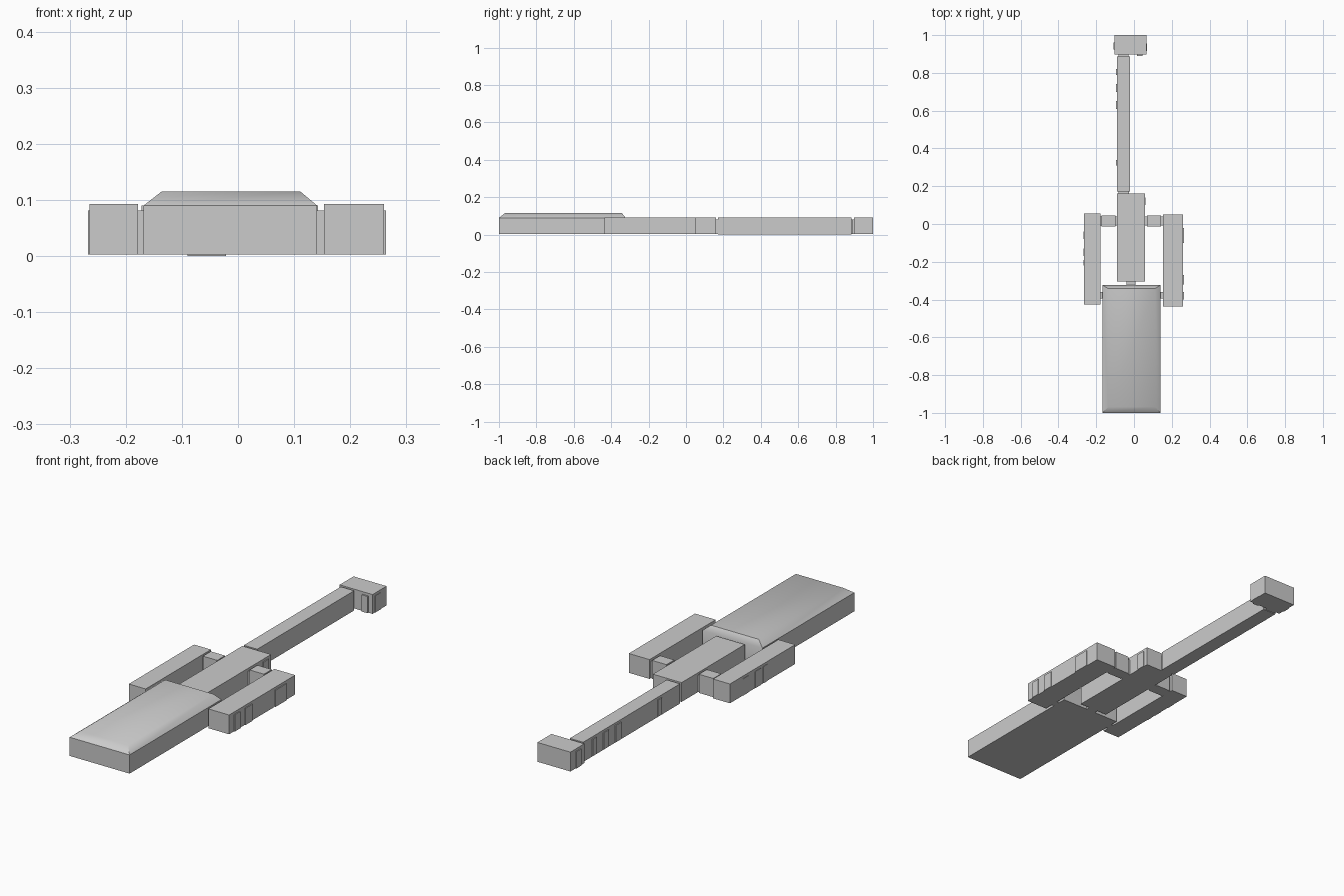
import bpy, bmesh

if "Cube" in bpy.data.objects:
    bpy.data.objects.remove(bpy.data.objects["Cube"])

Z0, TOP, DOOR = 0.003, 0.093, 0.081


def mesh_object(name, bm):
    mesh = bpy.data.meshes.new(name)
    bmesh.ops.recalc_face_normals(bm, faces=bm.faces)
    bm.to_mesh(mesh)
    bm.free()
    obj = bpy.data.objects.new(name, mesh)
    bpy.context.collection.objects.link(obj)
    return obj


def box(name, x0, x1, y0, y1, z0=Z0, z1=TOP):
    bm = bmesh.new()
    bmesh.ops.create_cube(bm, size=1)
    for v in bm.verts:
        v.co = (x1 if v.co.x > 0 else x0,
                y1 if v.co.y > 0 else y0,
                z1 if v.co.z > 0 else z0)
    return mesh_object(name, bm)


def side_panels(name, x, out, spans):
    """Thin raised door panels on a wall facing +x or -x."""
    for i, (y0, y1) in enumerate(spans):
        a, b = sorted((x - out * 0.002, x + out * 0.004))
        box(f"{name}_{i + 1}", a, b, y0, y1, Z0, DOOR)


# Main hall: stacked rectangles give walls and a hipped roof
bm = bmesh.new()
levels = [(-0.168, 0.141, -1.0, -0.323, Z0),
          (-0.168, 0.141, -1.0, -0.323, 0.090),
          (-0.136, 0.111, -0.968, -0.342, 0.115)]
rings = [[bm.verts.new(p) for p in ((x0, y0, z), (x1, y0, z), (x1, y1, z), (x0, y1, z))]
         for x0, x1, y0, y1, z in levels]
for low, high in zip(rings, rings[1:]):
    for i in range(4):
        j = (i + 1) % 4
        bm.faces.new((low[i], low[j], high[j], high[i]))
bm.faces.new(rings[0][::-1])
bm.faces.new(rings[-1])
hall = mesh_object("main_hall", bm)
bpy.context.view_layer.objects.active = hall
hall.select_set(True)
bpy.ops.object.shade_smooth_by_angle(angle=0.78)

# Blocks along the central axis
box("middle_block", -0.090, 0.058, -0.305, 0.161)
box("long_corridor", -0.090, -0.021, 0.172, 0.886, 0.0, 0.092)
box("end_block", -0.104, 0.066, 0.897, 1.0)

# Side wings
box("left_wing", -0.265, -0.178, -0.426, 0.055)
box("right_wing", 0.153, 0.260, -0.437, 0.050)

# Side connector rooms
box("left_connector", -0.172, -0.098, -0.013, 0.045, Z0, 0.090)
box("right_connector", 0.069, 0.143, -0.013, 0.045, Z0, 0.090)

# Recessed doorways that join neighbouring blocks
box("hall_doorway", -0.040, 0.008, -0.325, -0.303, Z0, DOOR)
box("corridor_doorway", -0.083, -0.026, 0.159, 0.174, Z0, DOOR)
box("end_doorway", -0.083, -0.030, 0.884, 0.899, Z0, DOOR)
for side, spans in (("left", ((-0.180, -0.170), (-0.100, -0.088))),
                    ("right", ((0.057, 0.071), (0.141, 0.155)))):
    for i, (x0, x1) in enumerate(spans):
        box(f"{side}_connector_doorway_{i + 1}", x0, x1, -0.008, 0.040, Z0, DOOR)
box("left_hall_link", -0.180, -0.166, -0.395, -0.360, Z0, DOOR)
box("right_hall_link", 0.139, 0.155, -0.395, -0.360, Z0, DOOR)

# Raised panels on the outer walls
side_panels("right_wing_panel", 0.260, 1, [(-0.40, -0.36), (-0.32, -0.27), (-0.10, -0.02)])
side_panels("left_wing_panel", -0.263, -1, [(-0.08, -0.04), (-0.17, -0.13), (-0.22, -0.19)])
side_panels("corridor_panel", -0.090, -1,
            [(0.31, 0.34), (0.61, 0.65), (0.70, 0.74), (0.79, 0.82)])
side_panels("middle_panel", 0.058, 1, [(0.10, 0.14)])
side_panels("end_left_panel", -0.104, -1, [(0.925, 0.960)])
side_panels("end_right_panel", 0.064, 1, [(0.915, 0.955)])
box("end_front_panel", 0.015, 0.045, 0.890, 0.899, Z0, DOOR)
